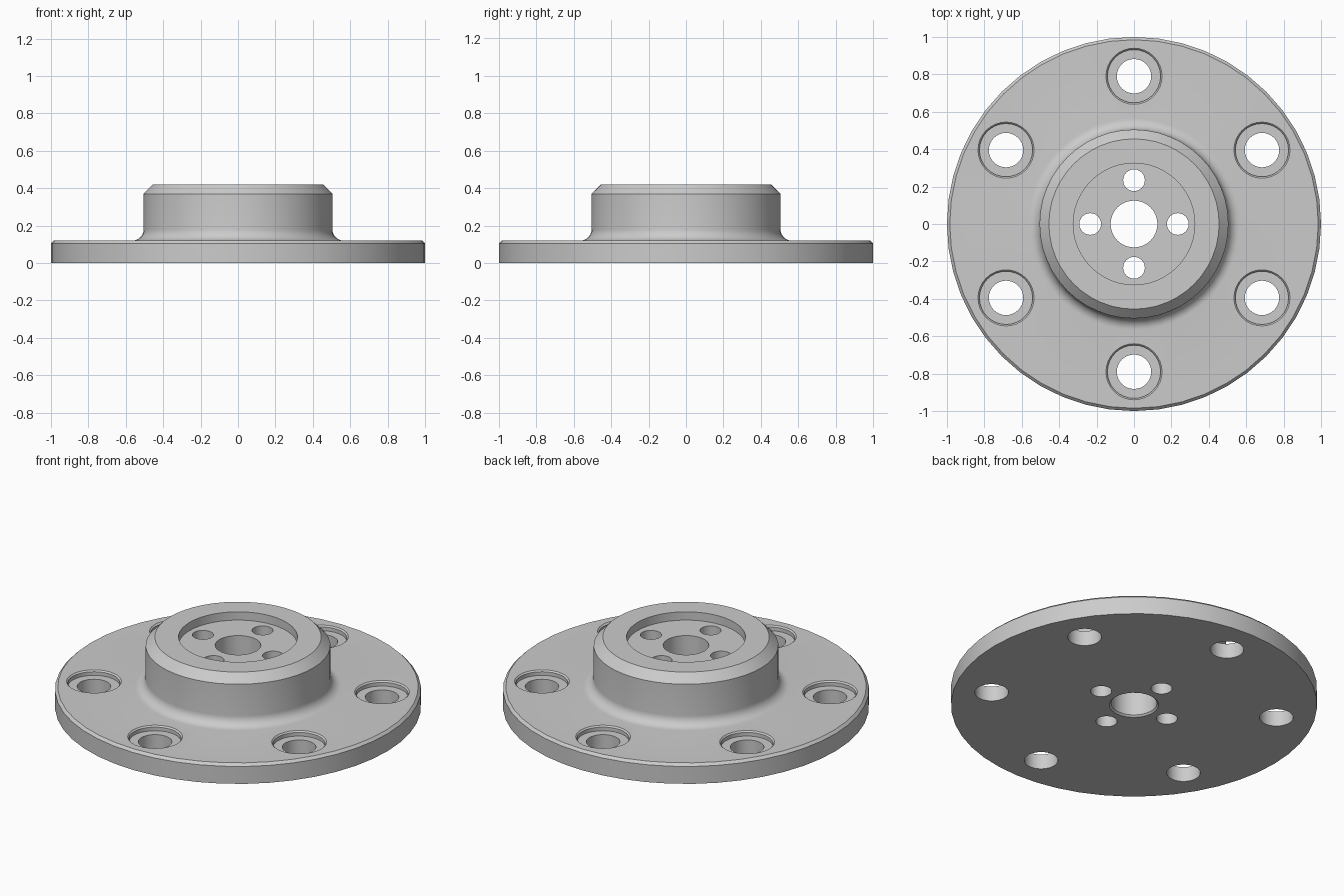
import bpy, bmesh, math

cube = bpy.data.objects.get("Cube")
if cube:
    bpy.data.objects.remove(cube, do_unlink=True)

metal = bpy.data.materials.new("plain_grey_metal")
metal.use_nodes = True
GREY = (0.6, 0.6, 0.6, 1)
metal.diffuse_color = GREY
for node in metal.node_tree.nodes:
    if node.type == 'BSDF_PRINCIPLED':
        node.inputs["Base Color"].default_value = GREY


def lathe(name, profile, segments, x=0, y=0):
    """Closed solid turned from (radius, height) points, bottom to top."""
    bm = bmesh.new()
    rings = []
    for r, z in profile:
        rings.append([bm.verts.new((x + r * math.cos(2 * math.pi * i / segments),
                                    y + r * math.sin(2 * math.pi * i / segments), z))
                      for i in range(segments)])
    for low, high in zip(rings, rings[1:]):
        for i in range(segments):
            j = (i + 1) % segments
            bm.faces.new((low[i], low[j], high[j], high[i]))
    bm.faces.new(rings[0][::-1])
    bm.faces.new(rings[-1])
    mesh = bpy.data.meshes.new(name)
    bm.to_mesh(mesh)
    bm.free()
    mesh.materials.append(metal)
    obj = bpy.data.objects.new(name, mesh)
    bpy.context.collection.objects.link(obj)
    return obj


# Flange, root fillet and chamfered hub turned as one body
FLANGE, TOP, HUB, FILLET = 0.12, 0.42, 0.505, 0.06
fillet = [(HUB + FILLET * (1 - math.sin(a)), FLANGE + FILLET * (1 - math.cos(a)))
          for a in (math.pi / 2 * k / 8 for k in range(9))]
body = lathe("hub_flange",
             [(1, 0), (1, 0.105), (0.985, FLANGE)] + fillet
             + [(HUB, 0.37), (0.455, TOP)], 48)

# Hub recess and centre bore with a chamfer underneath
cutters = [
    lathe("recess_cutter", [(0.325, 0.37), (0.325, 0.5)], 48),
    lathe("bore_cutter", [(0.145, -0.01), (0.125, 0.01), (0.125, 0.6)], 32),
]

# Four small holes around the bore
for k in range(4):
    a = k * math.pi / 2
    cutters.append(lathe("pin_hole_cutter", [(0.058, -0.1), (0.058, 0.6)], 24,
                         0.234 * math.cos(a), 0.234 * math.sin(a)))

# Six counterbored bolt holes
for k in range(6):
    a = math.pi / 6 + k * math.pi / 3
    cutters.append(lathe("bolt_hole_cutter",
                         [(0.092, -0.1), (0.092, 0.09), (0.142, 0.09),
                          (0.142, 0.112), (0.15, FLANGE), (0.15, 0.2)], 32,
                         0.79 * math.cos(a), 0.79 * math.sin(a)))

bpy.ops.object.select_all(action='DESELECT')
bpy.context.view_layer.objects.active = body
body.select_set(True)
for cutter in cutters:
    cutter.hide_render = True
    cut = body.modifiers.new("cut", 'BOOLEAN')
    cut.operation = 'DIFFERENCE'
    cut.solver = 'EXACT'
    cut.object = cutter
    bpy.ops.object.modifier_apply(modifier=cut.name)
for cutter in cutters:
    bpy.data.objects.remove(cutter, do_unlink=True)

bpy.ops.object.shade_smooth_by_angle(angle=math.radians(30))
